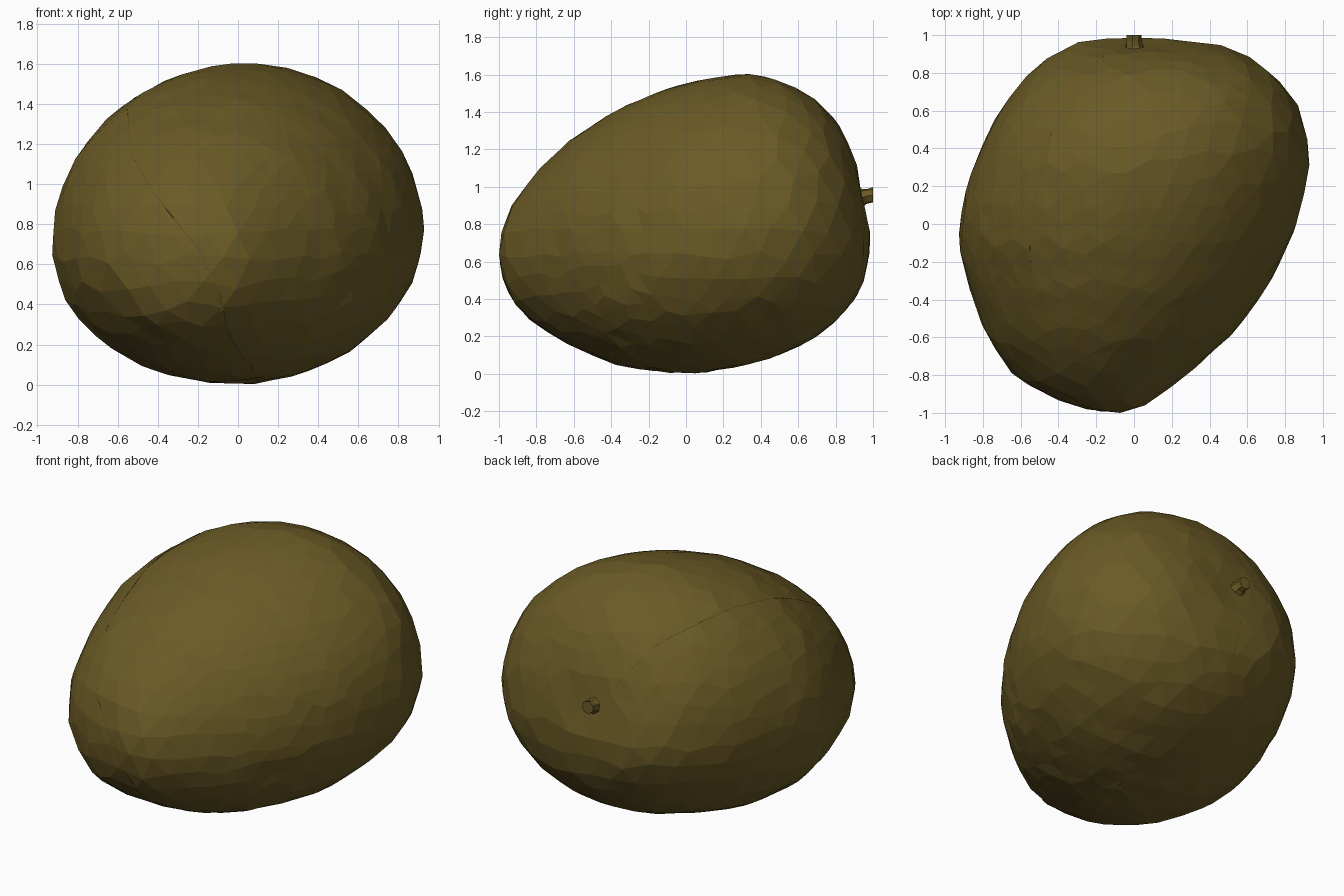
import bpy, bmesh, math, random
from mathutils import Vector
from mathutils.bvhtree import BVHTree

if "Cube" in bpy.data.objects:
    bpy.data.objects.remove(bpy.data.objects["Cube"])

random.seed(4)
skin = bpy.data.materials.new("olive skin")
skin.diffuse_color = (0.145, 0.103, 0.019, 1)
skin.use_nodes = True
skin.node_tree.nodes["Principled BSDF"].inputs["Base Color"].default_value = skin.diffuse_color
CENTER = Vector((0, 0, 0.76))


def make_object(name, bm):
    mesh = bpy.data.meshes.new(name)
    bm.to_mesh(mesh)
    bm.free()
    mesh.materials.append(skin)
    obj = bpy.data.objects.new(name, mesh)
    bpy.context.collection.objects.link(obj)
    return obj


# Fruit cross-sections along its length: y, left x, right x, bottom z, top z
SECTIONS = [
    (-1.0, -.15, -.05, .60, .70), (-.99, -.23, .00, .54, .75),
    (-.96, -.34, .06, .44, .86), (-.90, -.50, .15, .34, .96),
    (-.80, -.64, .28, .25, 1.08), (-.60, -.78, .51, .135, 1.27),
    (-.35, -.87, .70, .035, 1.425), (-.10, -.935, .83, .005, 1.53),
    (.10, -.915, .895, .0, 1.58), (.315, -.85, .93, .04, 1.61),
    (.50, -.77, .915, .10, 1.575), (.65, -.68, .86, .16, 1.50),
    (.78, -.57, .76, .255, 1.395), (.88, -.46, .64, .36, 1.22),
    (.94, -.37, .50, .45, 1.03), (.975, -.27, .32, .56, .86),
    (.985, -.15, .20, .66, .80)]

# Guide loft, used only to find the surface
N = 48
verts, polys = [], []
for y, xl, xr, zb, zt in SECTIONS:
    zc = (zb + zt) / 2 - 0.04 * (zt - zb)
    for k in range(N):
        a = 2 * math.pi * k / N
        s = math.sin(a)
        z = zc + s * ((zt - zc) if s > 0 else (zc - zb))
        verts.append(Vector(((xl + xr) / 2 + (xr - xl) / 2 * math.cos(a), y, z)))
for i in range(len(SECTIONS) - 1):
    for k in range(N):
        n = (k + 1) % N
        polys.append((i * N + k, i * N + n, (i + 1) * N + n, (i + 1) * N + k))
polys.append(tuple(range(N)))
polys.append(tuple(range((len(SECTIONS) - 1) * N, len(SECTIONS) * N)))
guide = BVHTree.FromPolygons(verts, polys)


def on_surface(direction, tree):
    hit = tree.ray_cast(CENTER, direction.normalized())[0]
    return hit if hit else CENTER + direction


# Fruit body: faceted sphere wrapped on the guide, dented around the stem
bm = bmesh.new()
bmesh.ops.create_icosphere(bm, subdivisions=4, radius=1)
stem_base = Vector((0, 0.95, 0.95))
for v in bm.verts:
    d = v.co.normalized()
    wobble = Vector([random.uniform(-.03, .03) for _ in range(3)])
    if abs(d.y) > 0.97 or abs(d.z) > 0.98:
        wobble *= 0.3
    d = (d + wobble).normalized()
    p = on_surface(d, guide)
    rough = 0.007 if d.z < 0 or d.y > 0.8 else 0.003
    p += d * random.uniform(-rough, rough * 0.6)
    p.y -= 0.03 * max(0, 1 - (p - stem_base).length / 0.2)
    p.z = max(p.z, 0)
    p.y = max(p.y, -1)
    v.co = p
body_tree = BVHTree.FromBMesh(bm)
make_object("fruit_body", bm)

# Seam: thin tilted fold running once around the fruit
PATH = [(-.1, .92, 1.02), (-.3, .74, 1.33), (-.44, .5, 1.42), (-.51, .2, 1.43),
        (-.54, -.05, 1.38), (-.55, -.25, 1.32), (-.52, -.55, 1.14),
        (-.45, -.78, 1.0), (-.33, -.94, .83), (-.19, -.99, .66),
        (-.11, -.95, .43), (-.06, -.8, .24), (.07, -.45, .06), (.1, 0, 0),
        (.1, .5, .1), (.08, .8, .27), (.03, .93, .5), (0, .96, .8)]
dirs = []
for a, b in zip(PATH, PATH[1:]):
    a, b = Vector(a) - CENTER, Vector(b) - CENTER
    dirs += [a.lerp(b, t / 3) for t in range(3)]
dirs.append(Vector(PATH[-1]) - CENTER)
bm = bmesh.new()
rows = []
for i, d in enumerate(dirs):
    along = dirs[min(i + 1, len(dirs) - 1)] - dirs[max(i - 1, 0)]
    side = d.cross(along).normalized()
    front = max(0, 1 - abs(i - 30) / 5)
    w = 0.006 + 0.022 * front
    lift = 0.003 + 0.005 * front
    out = d.normalized()
    pair = [on_surface(d + side * s * w, body_tree) + out * h
            for s, h in ((-1, -0.004), (1, lift))]
    rows.append([bm.verts.new(p) for p in pair])
for a, b in zip(rows, rows[1:]):
    bm.faces.new((a[0], a[1], b[1], b[0]))
bmesh.ops.recalc_face_normals(bm, faces=bm.faces)
bm.normal_update()
if sum(f.normal.dot(f.calc_center_median() - CENTER) for f in bm.faces) < 0:
    bmesh.ops.reverse_faces(bm, faces=bm.faces)
make_object("seam_fold", bm)

# Stem: short rough stub with a flared base
bm = bmesh.new()
rings = []
for y, r, z in ((.88, .085, .93), (.94, .05, .94), (.965, .042, .95), (1.0, .042, .955)):
    rings.append([bm.verts.new((r * random.uniform(.85, 1.1) * math.cos(a), y,
                                z + r * random.uniform(.85, 1.1) * math.sin(a)))
                  for a in [2 * math.pi * k / 7 for k in range(7)]])
for a, b in zip(rings, rings[1:]):
    for k in range(7):
        n = (k + 1) % 7
        bm.faces.new((a[k], a[n], b[n], b[k]))
bm.faces.new(rings[-1])
bm.faces.new(rings[0])
bmesh.ops.recalc_face_normals(bm, faces=bm.faces)
make_object("stem", bm)
